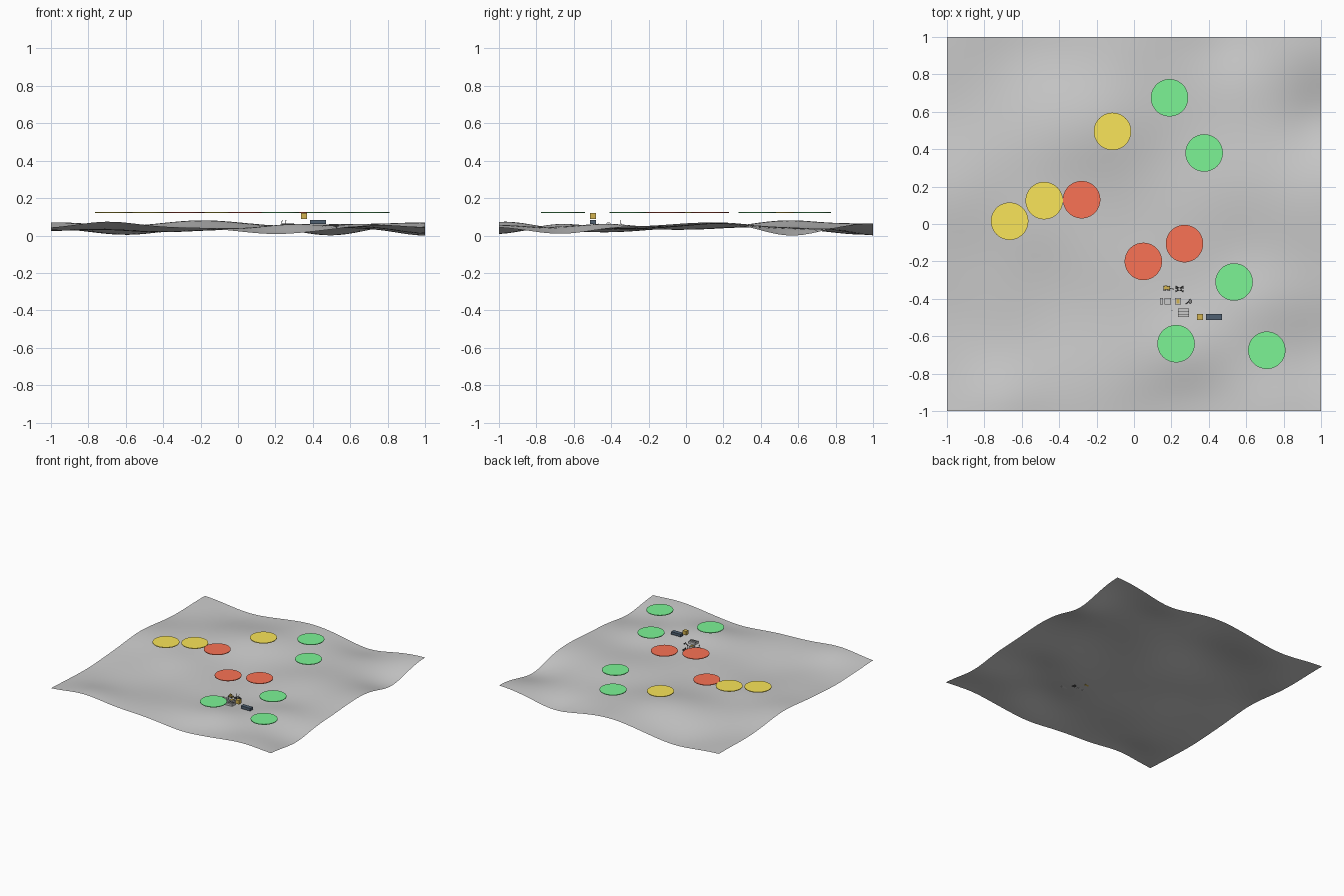
import bpy, math
from mathutils import Vector

if "Cube" in bpy.data.objects:
    bpy.data.objects.remove(bpy.data.objects["Cube"])


def material(name, rgb):
    m = bpy.data.materials.new(name)
    m.diffuse_color = (*rgb, 1)
    m.use_nodes = True
    m.node_tree.nodes["Principled BSDF"].inputs["Base Color"].default_value = m.diffuse_color
    return m


GREEN = material("green", (0.20, 0.90, 0.30))
YELLOW = material("yellow", (0.95, 0.78, 0.10))
RED = material("red", (0.95, 0.17, 0.09))
ORE = material("ochre", (0.65, 0.45, 0.08))
SLATE = material("slate", (0.08, 0.12, 0.17))
DARK = material("dark", (0.06, 0.06, 0.06))
WHITE = material("white", (0.9, 0.9, 0.9))


def finish(obj, name, mat=None):
    obj.name = name
    if mat:
        obj.data.materials.append(mat)
    return obj


def box(name, loc, size, mat=None):
    bpy.ops.mesh.primitive_cube_add(size=1, location=loc)
    o = bpy.context.object
    o.scale = size
    return finish(o, name, mat)


def cylinder(name, loc, r, h, mat=None, n=12, rot=(0, 0, 0)):
    bpy.ops.mesh.primitive_cylinder_add(vertices=n, radius=r, depth=h, location=loc, rotation=rot)
    o = bpy.context.object
    finish(o, name, mat)
    bpy.ops.object.shade_smooth_by_angle()
    return o


def strut(name, a, b, r, mat=None):
    a, b = Vector(a), Vector(b)
    d = b - a
    return cylinder(name, (a + b) / 2, r, d.length, mat, 6, d.to_track_quat('Z', 'Y').to_euler())


# Rolling ground sheet: hills and hollows as (x, y, radius, height), plus a diagonal swell
HILLS = [(-0.2, 0.55, .32, .030), (-0.95, 0.1, .30, .024), (0.75, -0.95, .22, .018),
         (-0.7, -0.95, .22, .026), (0.2, -1.0, .25, -.022), (1.0, -0.65, .22, -.022),
         (1.0, 0.05, .30, .025), (1.0, 0.55, .20, -.030), (1.0, 1.0, .25, .018),
         (0.5, 1.0, .22, -.030), (0.0, 1.0, .25, .022), (-0.6, 1.0, .28, -.030),
         (-1.0, -0.5, .22, -.014), (-0.45, -0.35, .28, -.018), (0.3, -0.68, .20, .018),
         (0.65, -0.4, .20, .018), (0.0, -0.05, .22, -.010), (0.5, 0.3, .28, .016),
         (-0.55, 0.0, .20, .010)]


def height(x, y):
    swell = .004 * math.sin(2 * math.pi * (.94 * y - .35 * x - .42) / .67)
    return swell + sum(h * math.exp(-((x - a) ** 2 + (y - b) ** 2) / (r * r))
                       for a, b, r, h in HILLS)


bpy.ops.mesh.primitive_grid_add(x_subdivisions=48, y_subdivisions=48, size=2)
ground = finish(bpy.context.object, "terrain")
for v in ground.data.vertices:
    v.co.z = height(v.co.x, v.co.y)
lo = min(v.co.z for v in ground.data.vertices)
hi = max(v.co.z for v in ground.data.vertices)
SCALE = 0.081 / (hi - lo)
for v in ground.data.vertices:
    v.co.z = (v.co.z - lo) * SCALE
ground.data.shade_smooth()


def ground_z(x, y):
    return (height(x, y) - lo) * SCALE


# Floating marker discs
DISCS = {"green": (GREEN, [(.19, .675), (.375, .38), (.535, -.31), (.225, -.64), (.71, -.675)]),
         "yellow": (YELLOW, [(-.115, .495), (-.48, .125), (-.665, .015)]),
         "red": (RED, [(-.28, .13), (.27, -.105), (.05, -.2)])}
for colour, (mat, spots) in DISCS.items():
    for x, y in spots:
        cylinder(colour + "_marker_disc", (x, y, .124), .1, .005, mat, 64)

# Long container and raised crate
box("container", (.428, -.497, .073), (.086, .034, .022), SLATE)
box("crate", (.352, -.497, .104), (.032, .03, .032), ORE)

# Main hut with a ribbed roof
z = ground_z(.265, -.475)
box("hut_body", (.265, -.475, z + .010), (.058, .046, .018), WHITE)
for dy in (-.008, .008):
    box("hut_roof_rib", (.265, -.475 + dy, z + .020), (.058, .003, .003), DARK)

# Row of small cabins with dark links between
for x in (.147, .18, .235):
    z = ground_z(x, -.413)
    box("cabin", (x, -.413, z + .009), (.034 if x > .16 else .016, .034, .016), WHITE)
    box("cabin_roof", (x, -.413, z + .018), (.016, .026, .003), ORE if x > .2 else None)
    box("cabin_base", (x, -.413, z + .001), (.03 if x > .16 else .014, .036, .004),
        DARK if x > .2 else None)

# Digger with wheels and ochre body
x0, y0 = .175, -.343
z = ground_z(x0, y0)
box("digger_body", (x0, y0, z + .006), (.034, .017, .014), ORE)
box("digger_cab", (x0 - .006, y0 + .006, z + .016), (.014, .014, .010), ORE)
for dx in (-.011, .011):
    for dy in (-.01, .01):
        cylinder("digger_wheel", (x0 + dx, y0 + dy, z + .006), .006, .005, DARK, 12, (math.pi / 2, 0, 0))
strut("digger_arm", (x0 + .014, y0, z + .012), (x0 + .04, y0 - .006, z + .010), .002, DARK)

# Rig frame made of legs and cross bars, with two tall raked poles
x0, y0 = .243, -.347
z = ground_z(x0, y0)
for sx in (-1, 1):
    strut("rig_pole", (x0 + .01 * sx - .008, y0 + .006, z + .004),
          (x0 + .01 * sx + .004, y0 - .006, .083), .0015, DARK)
    for sy in (-1, 1):
        strut("rig_leg", (x0 + .02 * sx, y0 + .015 * sy, z + .003),
              (x0 + .006 * sx, y0 + .006 * sy, z + .02), .002, DARK)
for dy in (-.01, .004):
    box("rig_beam", (x0, y0 + dy, z + .01), (.05, .005, .005), DARK)
box("rig_deck", (x0, y0, z + .013), (.018, .018, .006))

# Tilted dish on a mast
z = ground_z(.29, -.417)
strut("dish_mast", (.278, -.427, z + .003), (.294, -.414, z + .02), .002, DARK)
bpy.ops.mesh.primitive_cone_add(vertices=16, radius1=.012, radius2=.002, depth=.006,
                                location=(.298, -.414, z + .021), rotation=(0, -2.3, 0))
finish(bpy.context.object, "dish", WHITE)

# Small marker post
z = ground_z(.203, -.463)
strut("marker_post", (.203, -.463, z), (.203, -.463, z + .015), .0025, DARK)
